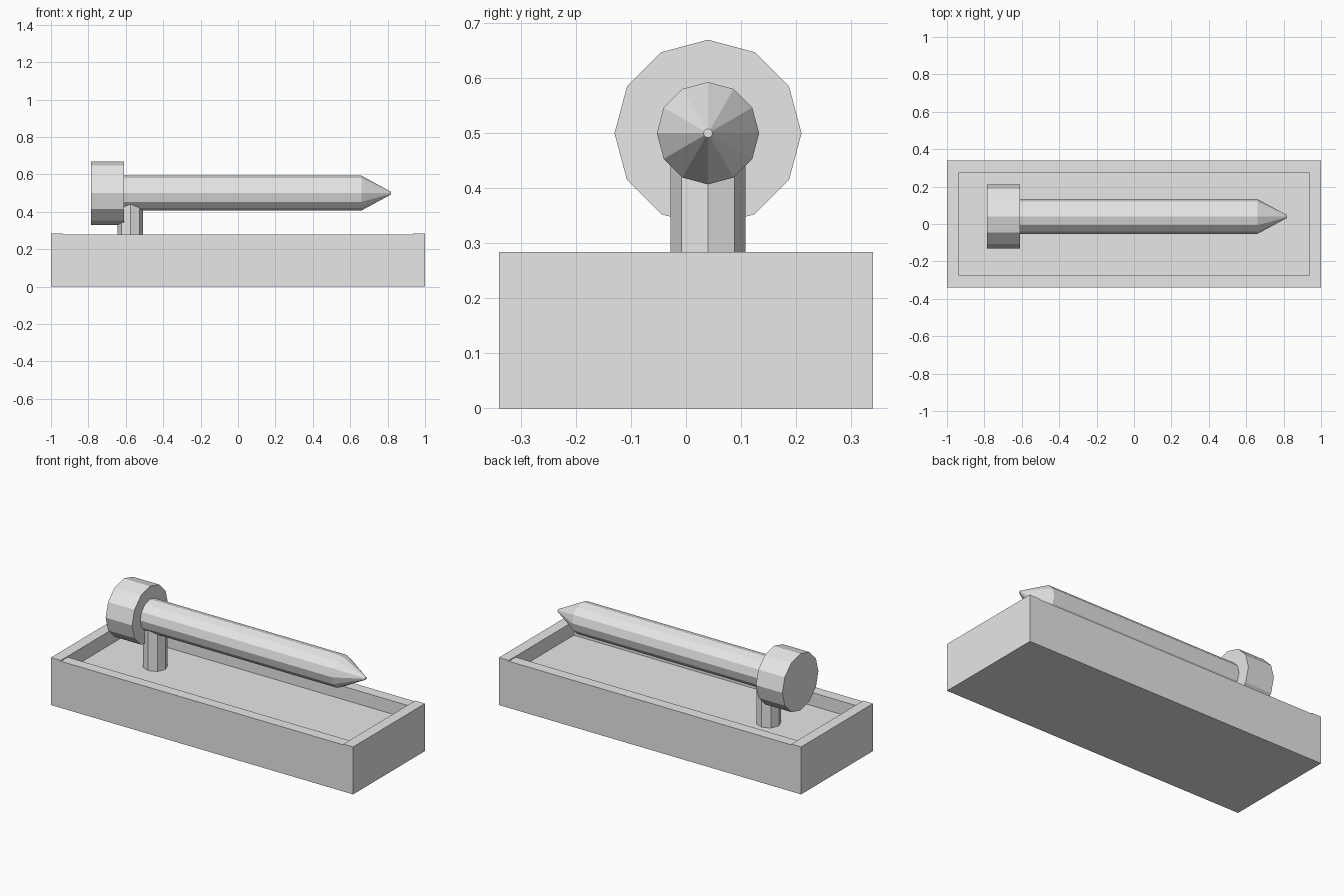
import bpy
import math
from mathutils import Vector

if "Cube" in bpy.data.objects:
    bpy.data.objects.remove(bpy.data.objects["Cube"], do_unlink=True)

grey = bpy.data.materials.new("plain grey")
grey.use_nodes = True
grey.diffuse_color = (0.8, 0.8, 0.8, 1)
grey.node_tree.nodes["Principled BSDF"].inputs["Base Color"].default_value = grey.diffuse_color

AXIS_Y, AXIS_Z = 0.04, 0.50       # centre line of the nail
HALF_X, HALF_Y, WALL = 1.0, 0.34, 0.065


def add_mesh(name, verts, faces):
    mesh = bpy.data.meshes.new(name)
    mesh.from_pydata(verts, [], faces)
    mesh.materials.append(grey)
    obj = bpy.data.objects.new(name, mesh)
    bpy.context.collection.objects.link(obj)
    return obj


def box(name, x0, x1, y0, y1, height):
    """Box standing on the ground."""
    ring = [(x0, y0), (x1, y0), (x1, y1), (x0, y1)]
    verts = [(x, y, z) for z in (0, height) for x, y in ring]
    sides = [(i, (i + 1) % 4, (i + 1) % 4 + 4, i + 4) for i in range(4)]
    return add_mesh(name, verts, [(3, 2, 1, 0), (4, 5, 6, 7)] + sides)


def lathe(name, profile, sides, origin, along, u, v):
    """Capped solid of revolution from (distance, radius) pairs."""
    origin, along, u, v = (Vector(p) for p in (origin, along, u, v))
    verts = []
    for dist, radius in profile:
        for i in range(sides):
            a = 2 * math.pi * i / sides
            verts.append(origin + along * dist + (u * math.cos(a) + v * math.sin(a)) * radius)
    faces = [tuple(reversed(range(sides))),
             tuple(range(len(verts) - sides, len(verts)))]
    for r in range(len(profile) - 1):
        for i in range(sides):
            a, b = r * sides + i, r * sides + (i + 1) % sides
            faces.append((a, b, b + sides, a + sides))
    return add_mesh(name, verts, faces)


# Open tray: floor, slightly lower long walls, full-width end walls
in_x, in_y = HALF_X - WALL, HALF_Y - WALL
box("tray_floor", -in_x, in_x, -in_y, in_y, 0.20)
box("front_wall", -in_x, in_x, -HALF_Y, -in_y, 0.279)
box("back_wall", -in_x, in_x, in_y, HALF_Y, 0.279)
box("right_wall", -HALF_X, -in_x, -HALF_Y, HALF_Y, 0.284)
box("left_wall", in_x, HALF_X, -HALF_Y, HALF_Y, 0.284)

# Nail lying along x: disc head, then shaft with a pointed tip
nail = dict(sides=12, origin=(0, AXIS_Y, AXIS_Z), along=(1, 0, 0), u=(0, 1, 0), v=(0, 0, 1))
lathe("nail_head", [(-0.785, 0.17), (-0.61, 0.17)], **nail)
lathe("nail_shaft", [(-0.62, 0.093), (0.66, 0.093), (0.817, 0.008)], **nail)

# Eight-sided post holding the nail above the tray
lathe("support_post", [(0.19, 0.068), (0.48, 0.068)], 8,
      (-0.575, AXIS_Y, 0), (0, 0, 1), (1, 0, 0), (0, 1, 0))
